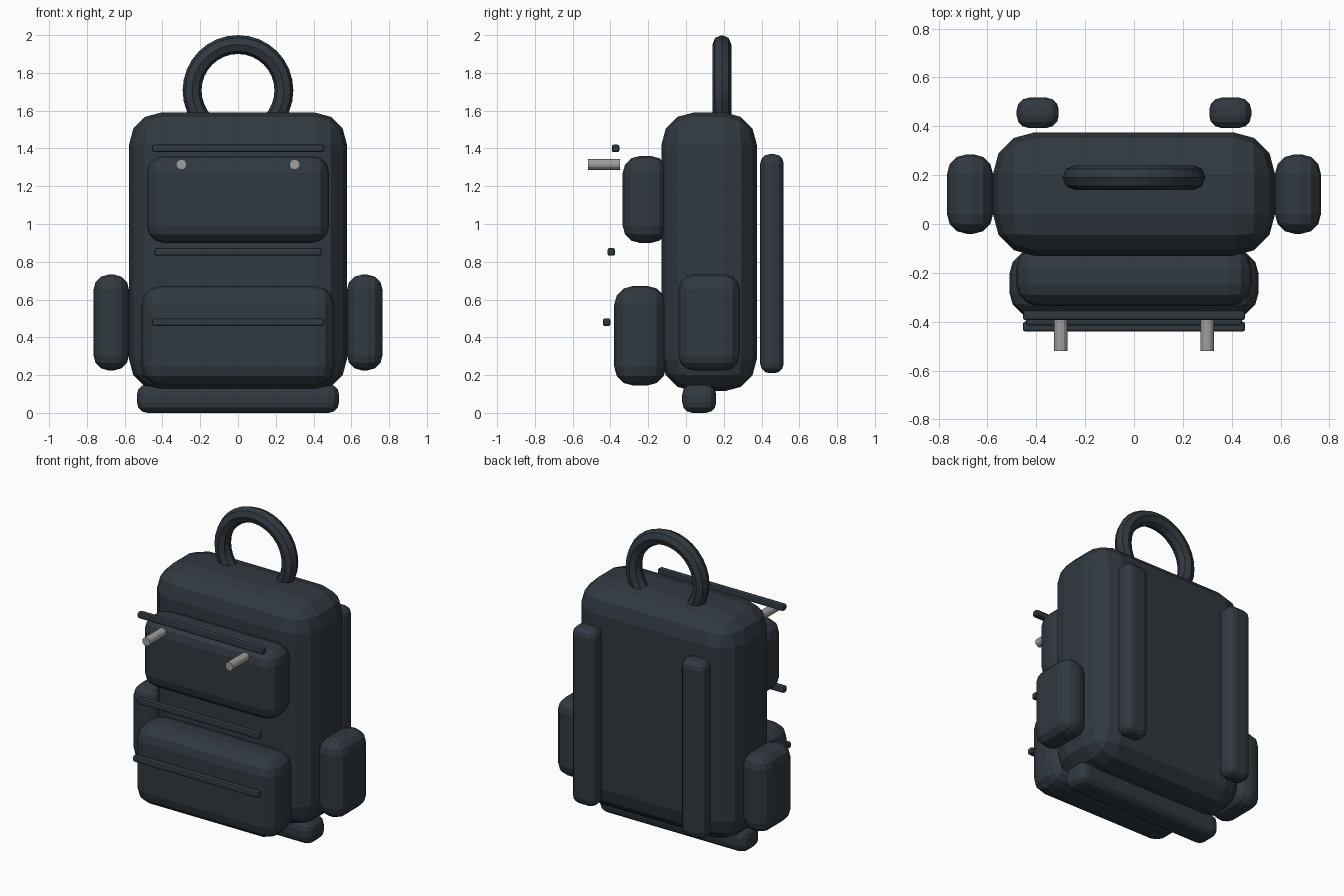
import bpy, math

cube = bpy.data.objects.get("Cube")
if cube:
    bpy.data.objects.remove(cube, do_unlink=True)


def material(name, rgb):
    m = bpy.data.materials.new(name)
    m.use_nodes = True
    m.diffuse_color = (*rgb, 1)
    m.node_tree.nodes["Principled BSDF"].inputs["Base Color"].default_value = (*rgb, 1)
    return m


fabric = material("dark slate fabric", (0.03, 0.04, 0.05))
metal = material("grey metal", (0.35, 0.35, 0.35))


def finish(name, mat):
    ob = bpy.context.object
    ob.name = name
    ob.data.materials.append(mat)
    return ob


def padded_box(name, xs, ys, zs, bevel, segments=3):
    """Box between the given limits with rounded edges."""
    limits = (xs, ys, zs)
    bpy.ops.mesh.primitive_cube_add(size=1, location=[(a + b) / 2 for a, b in limits])
    ob = finish(name, fabric)
    ob.scale = [b - a for a, b in limits]
    bpy.ops.object.transform_apply(location=False, rotation=False, scale=True)
    mod = ob.modifiers.new("rounding", "BEVEL")
    mod.width = bevel
    mod.segments = segments
    return ob


# Main bag and base roll
padded_box("main_body", (-0.577, 0.577), (-0.13, 0.375), (0.115, 1.59), 0.17)
padded_box("base_roll", (-0.535, 0.535), (-0.02, 0.16), (0, 0.152), 0.055)

# Front pockets
padded_box("upper_pocket", (-0.483, 0.483), (-0.335, -0.095), (0.9, 1.36), 0.09)
padded_box("lower_pocket", (-0.51, 0.51), (-0.38, -0.105), (0.145, 0.672), 0.1)

# Side pockets and shoulder straps, one per side
for side, s in (("left", 1), ("right", -1)):
    padded_box(side + "_side_pocket", sorted((s * 0.577, s * 0.765)),
               (-0.04, 0.285), (0.225, 0.732), 0.08)
    padded_box(side + "_strap", sorted((s * 0.308, s * 0.48)),
               (0.393, 0.517), (0.21, 1.37), 0.05)
    # Metal pull
    bpy.ops.mesh.primitive_cylinder_add(vertices=12, radius=0.028, depth=0.17,
                                        location=(s * 0.3, -0.435, 1.315),
                                        rotation=(math.pi / 2, 0, 0))
    finish(side + "_pull", metal)

# Zip bars across the front
for name, half, y, z in (("top_zip", 0.455, -0.373, 1.4),
                         ("middle_zip", 0.442, -0.396, 0.852),
                         ("bottom_zip", 0.455, -0.42, 0.48)):
    padded_box(name, (-half, half), (y - 0.02, y + 0.02), (z - 0.02, z + 0.02), 0.01, 2)

# Carry handle ring, sunk into the top
bpy.ops.mesh.primitive_torus_add(major_segments=32, minor_segments=8,
                                 major_radius=0.243, minor_radius=0.05,
                                 location=(0, 0.19, 1.707),
                                 rotation=(math.pi / 2, 0, 0))
finish("carry_handle", fabric)
